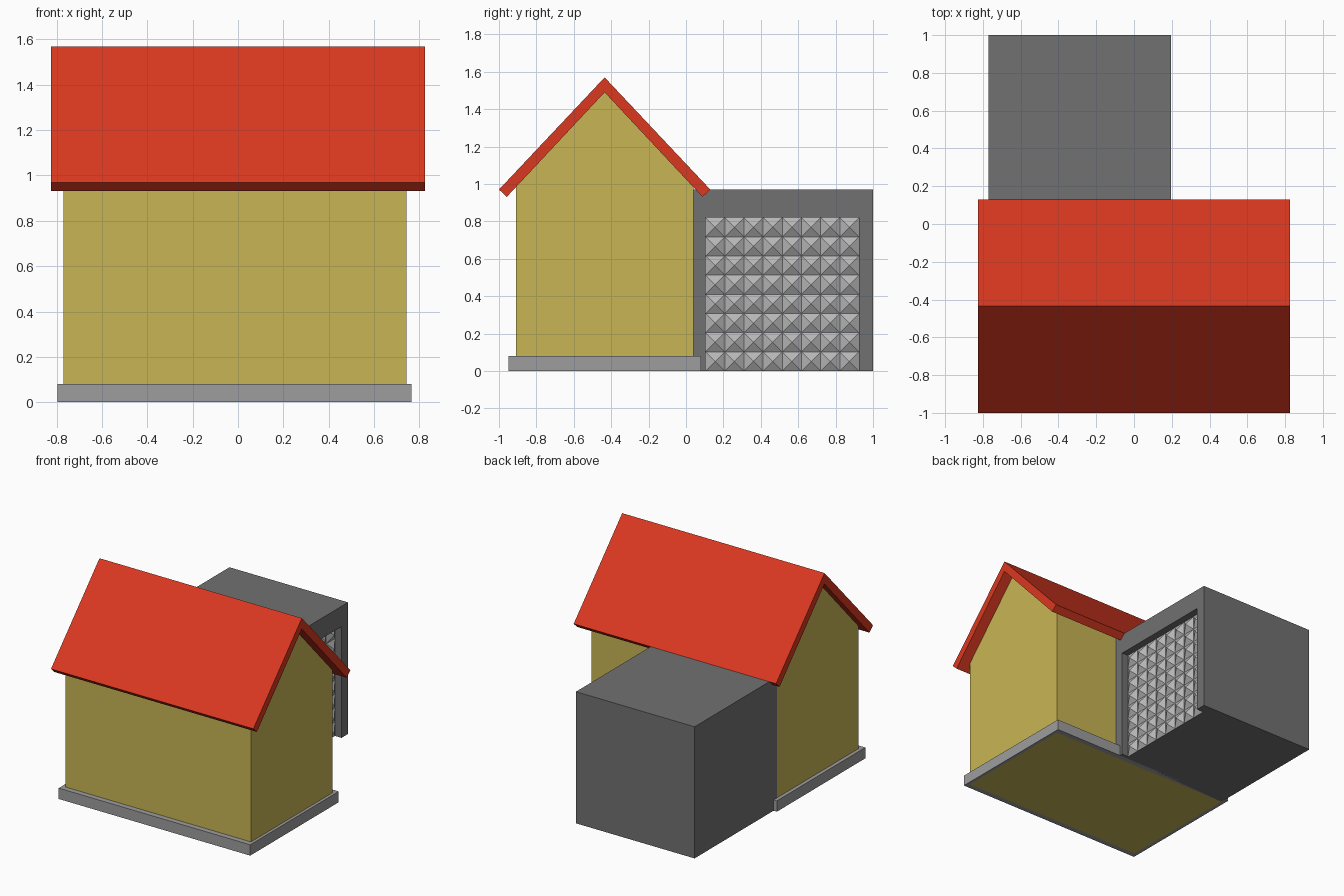
import bpy, bmesh
from math import radians
from mathutils import Matrix

if "Cube" in bpy.data.objects:
    bpy.data.objects.remove(bpy.data.objects["Cube"])


def material(name, rgb):
    m = bpy.data.materials.new(name)
    m.diffuse_color = (*rgb, 1)
    m.use_nodes = True
    m.node_tree.nodes["Principled BSDF"].inputs["Base Color"].default_value = m.diffuse_color
    return m


def finish(name, bm, mat=None):
    mesh = bpy.data.meshes.new(name)
    bm.to_mesh(mesh)
    bm.free()
    ob = bpy.data.objects.new(name, mesh)
    bpy.context.collection.objects.link(ob)
    if mat:
        mesh.materials.append(mat)
    return ob


def prism(name, profile, x0, x1, mat=None):
    """Extrude a (y, z) profile along x."""
    bm = bmesh.new()
    face = bm.faces.new([bm.verts.new((x0, y, z)) for y, z in profile])
    ext = bmesh.ops.extrude_face_region(bm, geom=[face])
    # extruding keeps the first face as the opposite cap
    verts = [v for v in ext["geom"] if isinstance(v, bmesh.types.BMVert)]
    bmesh.ops.translate(bm, verts=verts, vec=(x1 - x0, 0, 0))
    bmesh.ops.recalc_face_normals(bm, faces=bm.faces)
    return finish(name, bm, mat)


def box(name, x, y, z, mat=None):
    return prism(name, [(y[0], z[0]), (y[1], z[0]), (y[1], z[1]), (y[0], z[1])], *x, mat)


yellow = material("wall_yellow", (0.58, 0.46, 0.09))
red = material("roof_red", (0.70, 0.04, 0.014))
dark = material("garage_grey", (0.165, 0.165, 0.165))
mid = material("plinth_grey", (0.34, 0.34, 0.34))
light = material("door_grey", (0.47, 0.47, 0.47))

RIDGE = -0.435

# House body with gable ends
prism("house_walls", [(-0.91, 0), (0.04, 0), (0.04, 0.983), (RIDGE, 1.49), (-0.91, 0.983)],
      -0.77, 0.743, yellow)

# Gabled roof slab
prism("roof", [(-1.0, 0.97), (RIDGE, 1.57), (0.13, 0.97),
               (0.088, 0.931), (RIDGE, 1.49), (-0.958, 0.931)], -0.825, 0.825, red)

# Plinth ring around the house foot
bm = bmesh.new()
rings = []
for x0, x1, y0, y1 in ((-0.797, 0.765, -0.95, 0.08), (-0.77, 0.743, -0.91, 0.04)):
    for z in (0, 0.08):
        rings.append([bm.verts.new(p) for p in ((x0, y0, z), (x1, y0, z), (x1, y1, z), (x0, y1, z))])
for a, b in ((0, 1), (1, 3), (3, 2), (2, 0)):
    for i in range(4):
        j = (i + 1) % 4
        bm.faces.new((rings[a][i], rings[a][j], rings[b][j], rings[b][i]))
bmesh.ops.recalc_face_normals(bm, faces=bm.faces)
finish("plinth", bm, mid)

# Garage block with a recessed doorway
garage = box("garage", (-0.77, 0.197), (0.04, 1.0), (0, 0.97), dark)
cutter = box("doorway_cutter", (0.14, 0.4), (0.105, 0.925), (-0.2, 0.82), dark)
cutter.hide_render = True
cutter.hide_set(True)
cut = garage.modifiers.new("doorway", "BOOLEAN")
cut.operation = "DIFFERENCE"
cut.solver = "EXACT"
cut.object = cutter

# Garage door: 8 x 8 raised pyramid panels
bm = bmesh.new()
bmesh.ops.create_grid(bm, x_segments=8, y_segments=8, size=0.41)
bmesh.ops.poke(bm, faces=bm.faces[:], offset=0.03)
door = finish("garage_door", bm, light)
door.matrix_world = (Matrix.Translation((0.143, 0.515, 0.41))
                     @ Matrix.Rotation(radians(90), 4, "Y"))
